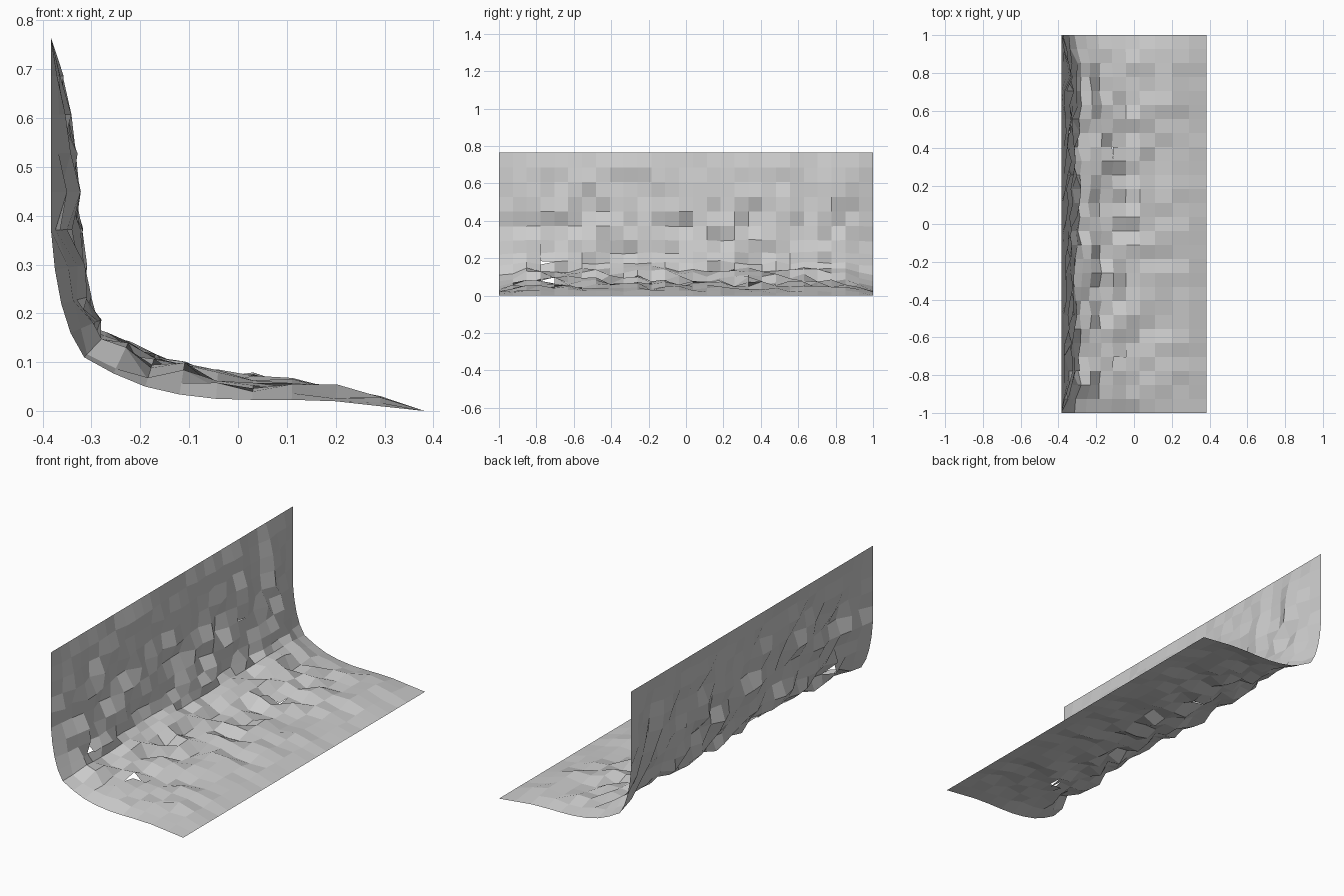
import bpy, bmesh, math, random
from mathutils import Vector

if "Cube" in bpy.data.objects:
    bpy.data.objects.remove(bpy.data.objects["Cube"])

random.seed(11)
COLS = 27

# Clean edge profile (x, z): wall, bend, floor
profile = [(-.383, .765), (-.383, .686), (-.383, .607), (-.383, .528), (-.383, .449),
           (-.383, .37), (-.375, .29), (-.362, .22), (-.343, .16), (-.315, .11),
           (-.255, .077), (-.19, .05), (-.12, .034), (-.045, .025), (.03, .023),
           (.11, .023), (.20, .02), (.29, .01), (.383, 0)]
# Largest inward bulge at each profile point
bulge = [0, .026, .043, .055, .063, .066, .067, .068, .07, .072,
         .075, .073, .07, .064, .056, .046, .036, .022, 0]
rows = len(profile)


def inward(i):
    """Profile normal pointing into the corner."""
    a, b = profile[max(i - 1, 0)], profile[min(i + 1, rows - 1)]
    return Vector((a[1] - b[1], 0, b[0] - a[0])).normalized()


# Regular sheet
bm = bmesh.new()
row_of = bm.verts.layers.int.new("row")
grid = []
for i, (x, z) in enumerate(profile):
    line = []
    for j in range(COLS + 1):
        v = bm.verts.new((x, -1 + 2 * j / COLS, z))
        v[row_of] = i
        line.append(v)
    grid.append(line)
for i in range(rows - 1):
    for j in range(COLS):
        bm.faces.new((grid[i][j], grid[i + 1][j], grid[i + 1][j + 1], grid[i][j + 1]))

# Short tears: chains of grid points (row, column) that come apart
tears = [[(6, 3), (7, 3), (8, 3), (8, 4)],
         [(12, 3), (12, 4), (13, 4), (13, 5)],
         [(12, 18), (12, 19), (13, 19), (13, 20)],
         [(4, 20), (5, 20), (5, 21)]]
cuts = [bm.edges.get((grid[a[0]][a[1]], grid[b[0]][b[1]]))
        for t in tears for a, b in zip(t, t[1:])]
bmesh.ops.split_edges(bm, edges=cuts)

# Rough rock-like relief, pinned at the outer edges
for v in bm.verts:
    i = v[row_of]
    edge = min(1, (1 - abs(v.co.y)) / .2) ** .6 if abs(v.co.y) < .999 else 0
    v.co += inward(i) * bulge[i] * edge * random.uniform(.2, 1)

mesh = bpy.data.meshes.new("rough_curved_sheet")
bm.to_mesh(mesh)
bm.free()
obj = bpy.data.objects.new("rough_curved_sheet", mesh)
bpy.context.collection.objects.link(obj)
